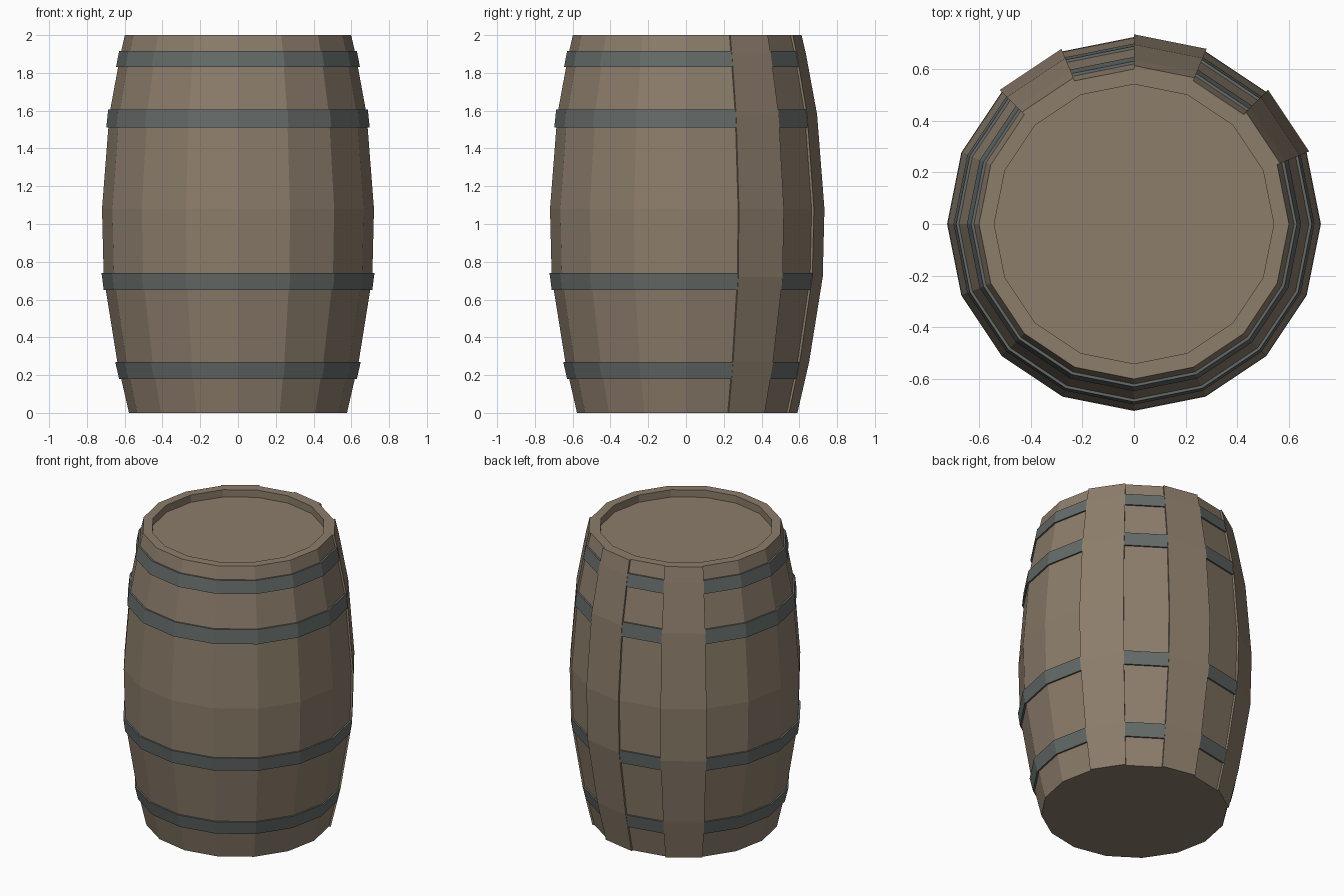
import bpy, bmesh, math

if "Cube" in bpy.data.objects:
    bpy.data.objects.remove(bpy.data.objects["Cube"])

SIDES = 16
# barrel silhouette: (height, radius)
PROFILE = [(0, .577), (.27, .639), (.72, .711), (1.08, .72), (1.58, .681), (1.9, .622), (2, .599)]


def material(name, rgb):
    m = bpy.data.materials.new(name)
    m.diffuse_color = (*rgb, 1)
    m.use_nodes = True
    m.node_tree.nodes["Principled BSDF"].inputs["Base Color"].default_value = m.diffuse_color
    return m


wood = material("aged_wood", (0.262, 0.205, 0.146))
iron = material("grey_iron", (0.128, 0.147, 0.141))


def radius(z):
    for (z0, r0), (z1, r1) in zip(PROFILE, PROFILE[1:]):
        if z <= z1:
            return r0 + (r1 - r0) * (z - z0) / (z1 - z0)
    return PROFILE[-1][1]


def sweep(name, section, mat, first=0, count=SIDES, closed=True, caps=False):
    """Turn a (height, radius) section around z over some of the 16 sides."""
    bm = bmesh.new()
    full = count == SIDES
    rings = []
    for i in range(first, first + count + (0 if full else 1)):
        a = 2 * math.pi * i / SIDES
        rings.append([bm.verts.new((r * math.cos(a), r * math.sin(a), z)) for z, r in section])
    n = len(section)
    pairs = list(zip(rings, rings[1:])) + ([(rings[-1], rings[0])] if full else [])
    for p, q in pairs:
        for j in range(n if closed else n - 1):
            k = (j + 1) % n
            bm.faces.new((p[j], q[j], q[k], p[k]))
    if not full:
        bm.faces.new(rings[0])
        bm.faces.new(rings[-1])
    if caps:
        bm.faces.new([r[0] for r in rings])
        bm.faces.new([r[-1] for r in rings])
    bmesh.ops.recalc_face_normals(bm, faces=bm.faces)
    mesh = bpy.data.meshes.new(name)
    bm.to_mesh(mesh)
    bm.free()
    mesh.materials.append(mat)
    obj = bpy.data.objects.new(name, mesh)
    bpy.context.collection.objects.link(obj)
    return obj


# barrel body with flat bottom, top rim and recessed lid
sweep("barrel_body", PROFILE + [(2, .54), (1.95, .54)], wood, closed=False, caps=True)

# iron hoops following the bulge
for i, (low, high) in enumerate([(.18, .27), (.65, .74), (1.51, 1.605), (1.83, 1.915)]):
    section = [(low, radius(low) - .01), (low, radius(low) + .011),
               (high, radius(high) + .011), (high, radius(high) - .01)]
    sweep(f"hoop_{i + 1}", section, iron)

# three loose staves laid over the hoops at the back
for i, side in enumerate((1, 3, 5)):
    section = [(z, r + .013) for z, r in PROFILE] + [(z, r) for z, r in reversed(PROFILE)]
    sweep(f"raised_stave_{i + 1}", section, wood, first=side, count=1)
